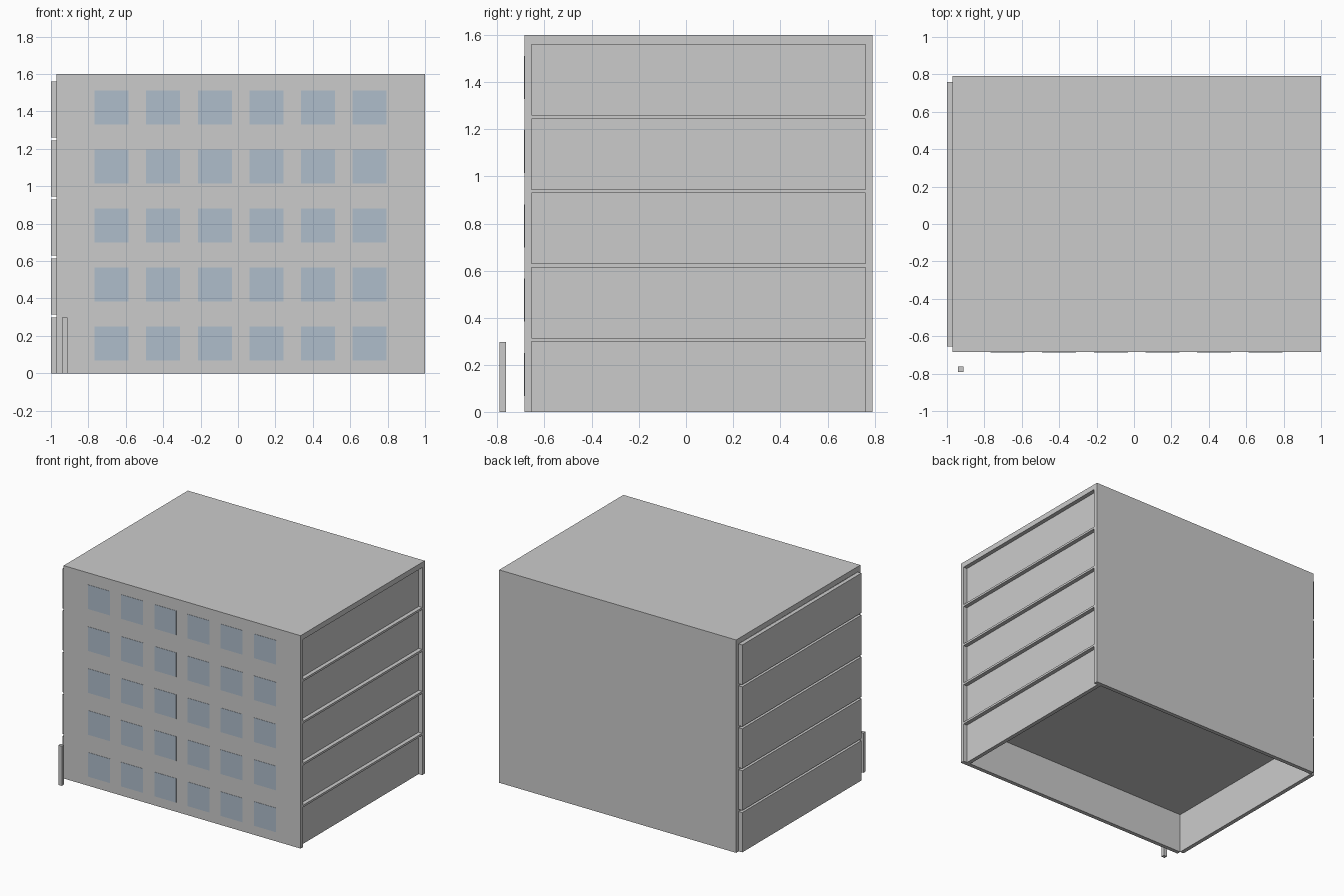
import bpy
import bmesh

if "Cube" in bpy.data.objects:
    bpy.data.objects.remove(bpy.data.objects["Cube"])


def material(name, rgb):
    m = bpy.data.materials.new(name)
    m.diffuse_color = (*rgb, 1.0)
    m.use_nodes = True
    m.node_tree.nodes["Principled BSDF"].inputs["Base Color"].default_value = m.diffuse_color
    return m


concrete = material("concrete grey", (0.6, 0.6, 0.6))
glass = material("window blue", (0.43, 0.51, 0.6))


def boxes(name, spans, mat):
    """One object made of axis-aligned boxes given as (x0,x1, y0,y1, z0,z1)."""
    bm = bmesh.new()
    for x0, x1, y0, y1, z0, z1 in spans:
        verts = bmesh.ops.create_cube(bm, size=1.0)["verts"]
        for v in verts:
            v.co = (x1 if v.co.x > 0 else x0,
                    y1 if v.co.y > 0 else y0,
                    z1 if v.co.z > 0 else z0)
    mesh = bpy.data.meshes.new(name)
    bm.to_mesh(mesh)
    bm.free()
    mesh.materials.append(mat)
    ob = bpy.data.objects.new(name, mesh)
    bpy.context.collection.objects.link(ob)
    return ob


# Overall dimensions
LEFT, RIGHT, FRONT, BACK, TOP = -0.97, 1.0, -0.685, 0.79, 1.6
T = 0.03            # wall thickness
STOREY = 0.315      # floor to floor
PANEL_H = 0.299     # height of a side panel
FLOORS, COLUMNS = 5, 6
INNER_F, INNER_B = FRONT + T, BACK - T

# Shell: front and back walls, roof
boxes("front_wall", [(LEFT, RIGHT, FRONT, INNER_F, 0, TOP)], concrete)
boxes("back_wall", [(LEFT, RIGHT, INNER_B, BACK, 0, TOP)], concrete)
boxes("roof", [(LEFT, RIGHT, INNER_F, INNER_B, 1.56, TOP)], concrete)

# Thin slabs between storeys, flush with the wall ends
boxes("floor_slabs",
      [(LEFT, RIGHT, INNER_F, INNER_B, i * STOREY + PANEL_H, (i + 1) * STOREY)
       for i in range(FLOORS - 1)], concrete)

# Side panels: proud of the left end, recessed in the right end
for side, x in (("left", LEFT - T), ("right", RIGHT - 2 * T)):
    boxes(side + "_panels",
          [(x, x + T, INNER_F, INNER_B, i * STOREY, i * STOREY + PANEL_H)
           for i in range(FLOORS)], concrete)

# Grid of thin window plates on the front
boxes("windows",
      [(-0.767 + c * 0.276, -0.585 + c * 0.276, FRONT - 0.002, FRONT + 0.003,
        0.069 + f * STOREY, 0.251 + f * STOREY)
       for c in range(COLUMNS) for f in range(FLOORS)], glass)

# Free-standing post by the front left corner
boxes("post", [(-0.94, -0.912, -0.79, -0.763, 0, 0.298)], concrete)
